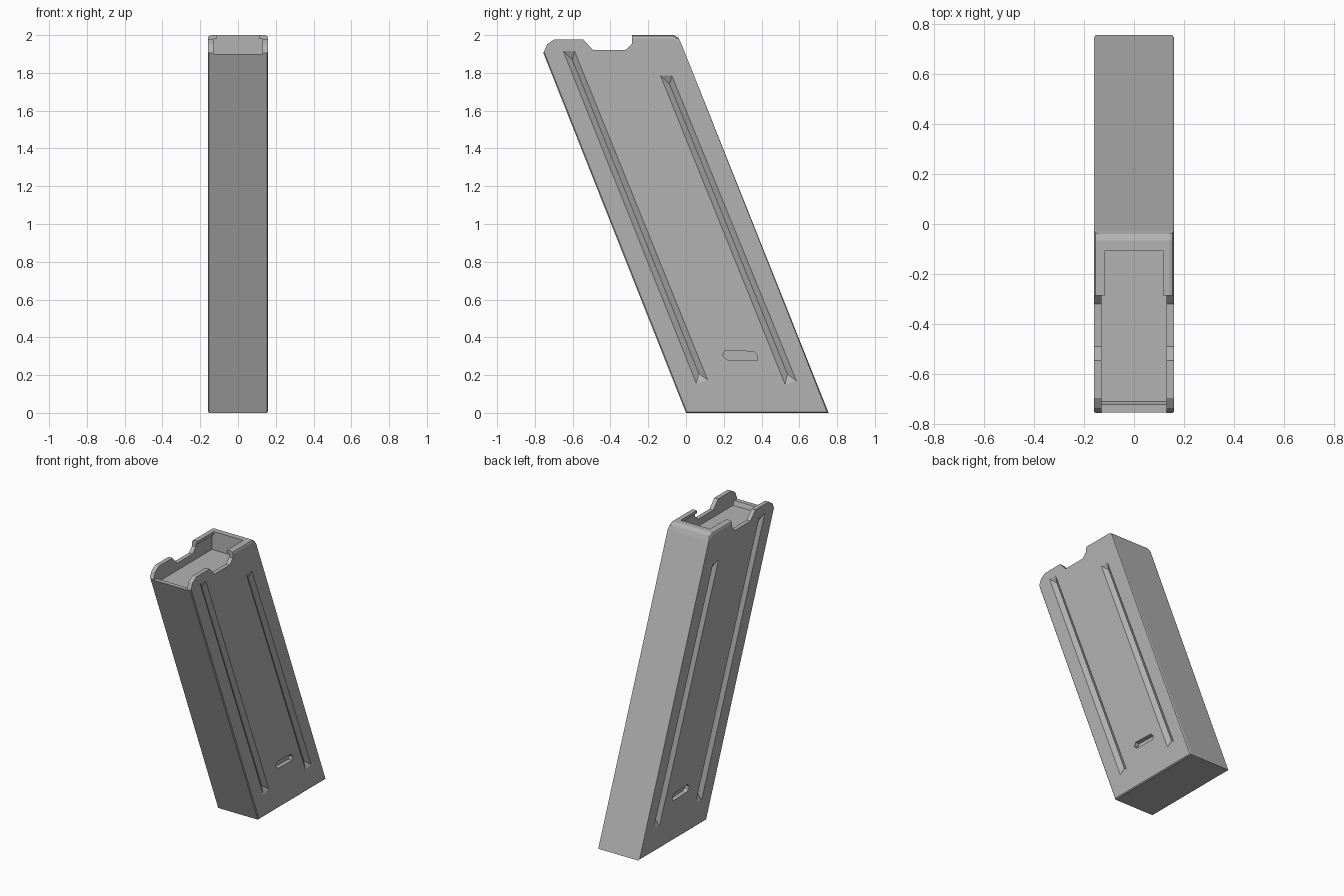
import bpy
import bmesh

cube = bpy.data.objects.get("Cube")
if cube:
    bpy.data.objects.remove(cube, do_unlink=True)

grey = bpy.data.materials.new("matte_grey")
grey.use_nodes = True
colour = (0.45, 0.45, 0.45, 1)
grey.diffuse_color = colour
grey.node_tree.nodes["Principled BSDF"].inputs["Base Color"].default_value = colour

W = 0.16  # half width of the body


def add_object(name, bm):
    bmesh.ops.recalc_face_normals(bm, faces=bm.faces[:])
    mesh = bpy.data.meshes.new(name)
    bm.to_mesh(mesh)
    bm.free()
    mesh.materials.append(grey)
    obj = bpy.data.objects.new(name, mesh)
    bpy.context.collection.objects.link(obj)
    return obj


def prism(profile, x0, x1):
    """Extrude a (y, z) outline from x0 to x1."""
    bm = bmesh.new()
    face = bm.faces.new([bm.verts.new((x0, y, z)) for y, z in profile])
    ext = bmesh.ops.extrude_face_region(bm, geom=[face])["geom"]
    for v in ext:
        if isinstance(v, bmesh.types.BMVert):
            v.co.x = x1
    return bm


def groove(side, top, bottom, half=0.03, depth=0.022):
    """V-shaped cutter with sloping ends along a leaning line."""
    bm = bmesh.new()
    for (y, z), inward in ((top, -1), (bottom, 1)):
        for dy in (-half, half):
            for x in (W, W + 0.04):
                bm.verts.new((side * x, y + dy, z + dy * 0.3 * (inward > 0)))
        bm.verts.new((side * (W - depth), y - inward * 0.018, z + inward * 0.045))
    bmesh.ops.convex_hull(bm, input=bm.verts[:])
    return bm


# Leaning body with the shaped rim
outline = [(0, 0), (0.755, 0), (-0.025, 1.955), (-0.04, 1.985), (-0.065, 2),
           (-0.285, 2), (-0.285, 1.955), (-0.32, 1.92), (-0.49, 1.92),
           (-0.545, 1.978), (-0.695, 1.978), (-0.735, 1.952), (-0.755, 1.905)]
bm = prism(outline, -W, W)


def side_edges(test):
    return [e for e in bm.edges
            if abs(e.verts[0].co.x - e.verts[1].co.x) < 1e-4 and test(e)]


# Wide chamfer on the rear top, small one on the long edges
bmesh.ops.bevel(bm, geom=side_edges(lambda e: all(v.co.z > 1.98 for v in e.verts)),
                offset=0.018, segments=2, profile=0.5, affect='EDGES')
bmesh.ops.bevel(bm, geom=side_edges(lambda e: e.calc_length() > 1.5
                                    or all(v.co.z < 0.01 for v in e.verts)),
                offset=0.006, segments=1, profile=0.5, affect='EDGES')
body = add_object("body", bm)

# Open top, with a thin overhanging lip at the rear
cavity = [(-0.71, 1.87), (-0.722, 1.9), (-0.9, 1.9), (-0.9, 2.1),
          (-0.287, 2.1), (-0.287, 1.98), (-0.105, 1.98), (-0.105, 1.87)]
lip_opening = [(-0.3, 1.95), (-0.105, 1.95), (-0.105, 2.1), (-0.3, 2.1)]
slot = [(0.195, 0.31), (0.207, 0.33), (0.36, 0.325), (0.38, 0.302),
        (0.375, 0.276), (0.22, 0.281), (0.2, 0.295)]
cutters = [add_object("cavity_cutter", prism(cavity, -0.13, 0.13)),
           add_object("lip_cutter", prism(lip_opening, -0.115, 0.115))]

# Grooves and small slot on both sides
for side in (-1, 1):
    cutters += [
        add_object("front_groove_cutter", groove(side, (-0.62, 1.915), (0.085, 0.165))),
        add_object("rear_groove_cutter", groove(side, (-0.105, 1.785), (0.555, 0.16))),
        add_object("slot_cutter", prism(slot, side * (W - 0.03), side * (W + 0.05)))]

bpy.context.view_layer.objects.active = body
body.select_set(True)
for cutter in cutters:
    mod = body.modifiers.new("cut", 'BOOLEAN')
    mod.operation = 'DIFFERENCE'
    mod.solver = 'EXACT'
    mod.object = cutter
    bpy.ops.object.modifier_apply(modifier=mod.name)
for cutter in cutters:
    bpy.data.objects.remove(cutter, do_unlink=True)
